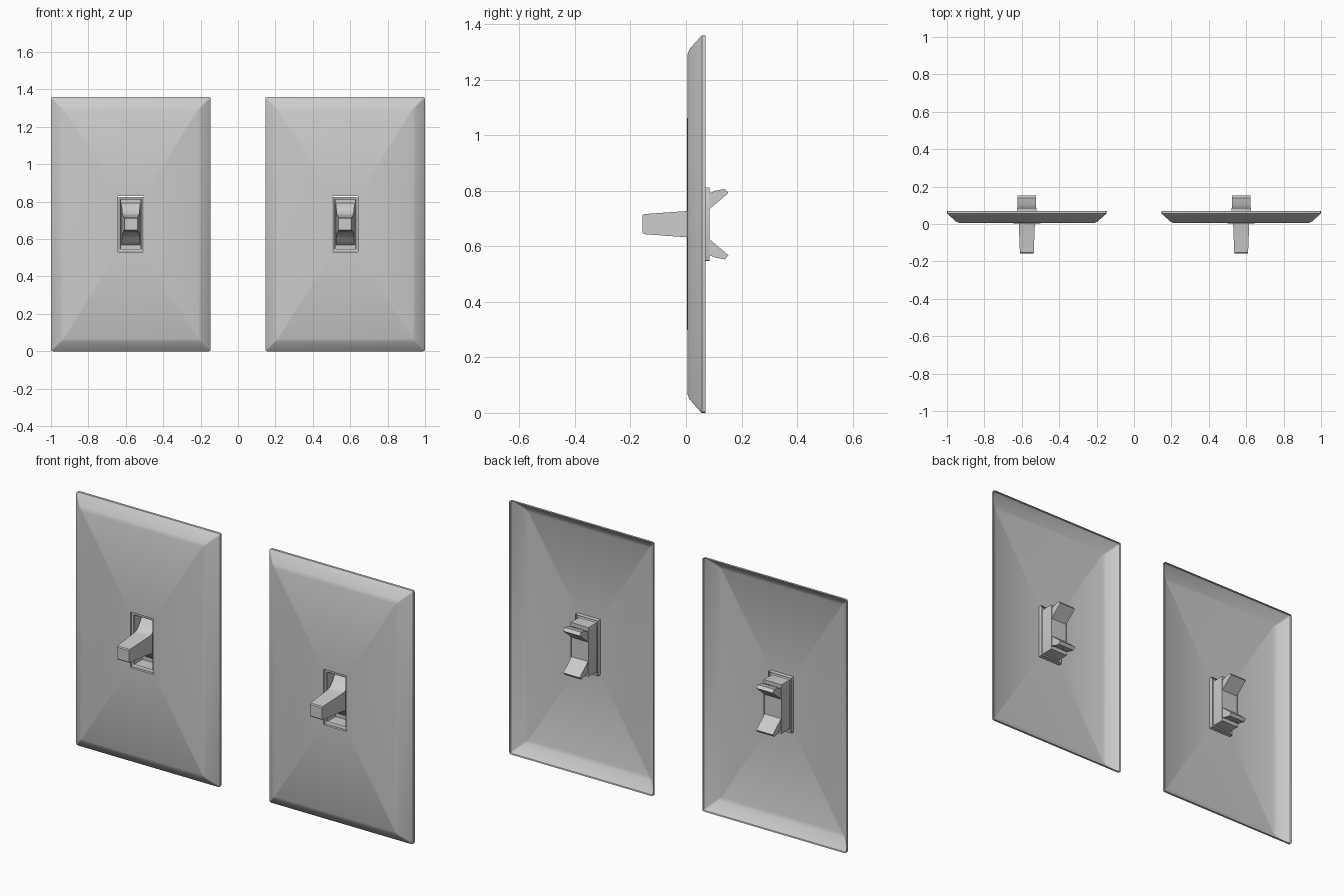
import bpy, bmesh, math

if "Cube" in bpy.data.objects:
    bpy.data.objects.remove(bpy.data.objects["Cube"])

CX, CZ = 0.573, 0.682        # switch centre, mirrored in x for the second one
HW, HH = 0.427, 0.68         # half width and half height of a wall plate

grey = bpy.data.materials.new("light grey")
grey.diffuse_color = (0.6, 0.6, 0.6, 1)
grey.use_nodes = True
grey.node_tree.nodes["Principled BSDF"].inputs["Base Color"].default_value = grey.diffuse_color


def finish(bm, name, x, recalc=True, angle=35):
    if recalc:
        bmesh.ops.recalc_face_normals(bm, faces=bm.faces)
    mesh = bpy.data.meshes.new(name)
    bm.to_mesh(mesh)
    bm.free()
    mesh.materials.append(grey)
    ob = bpy.data.objects.new(name, mesh)
    ob.location = (x, 0, CZ)
    bpy.context.collection.objects.link(ob)
    bpy.ops.object.select_all(action='DESELECT')
    ob.select_set(True)
    bpy.context.view_layer.objects.active = ob
    bpy.ops.object.shade_smooth_by_angle(angle=math.radians(angle))
    return ob


def rect_loop(bm, hw, hh, y, r, n=3):
    """Rounded rectangle facing the front."""
    verts = []
    for k, (sx, sz) in enumerate([(1, 1), (-1, 1), (-1, -1), (1, -1)]):
        for i in range(n):
            a = math.pi / 2 * (k + i / (n - 1))
            verts.append(bm.verts.new((sx * (hw - r) + r * math.cos(a), y,
                                       sz * (hh - r) + r * math.sin(a))))
    return verts


def nest(name, x, loops):
    """Open shell joining a row of rectangles (half width, half height, y, radius)."""
    bm = bmesh.new()
    rings = [rect_loop(bm, *l) for l in loops]
    for a, b in zip(rings, rings[1:]):
        for i in range(len(a)):
            j = (i + 1) % len(a)
            bm.faces.new((a[j], a[i], b[i], b[j]))
    bmesh.ops.reverse_faces(bm, faces=bm.faces)
    return finish(bm, name, x, recalc=False)


# plate rim, bevel and soft front edge: inset, y, corner radius
rim = [(0, 0.07, 0.01), (0, 0.057, 0.01), (0.006, 0.051, 0.008),
       (0.05, 0.012, 0.004), (0.068, 0.005, 0.004)]

# upper half outline of the toggle: y, z, half width in x
outline = [(-0.157, 0.031, 0.035), (-0.152, 0.036, 0.037), (0.0, 0.047, 0.043),
           (0.025, 0.053, 0.045), (0.05, 0.075, 0.047), (0.068, 0.098, 0.049),
           (0.09, 0.114, 0.049), (0.105, 0.120, 0.049), (0.140, 0.127, 0.049),
           (0.153, 0.112, 0.049), (0.082, 0.052, 0.049)]


def toggle(name, x):
    bm = bmesh.new()
    pts = outline + [(y, -z, w) for y, z, w in reversed(outline)]
    left = [bm.verts.new((-w, y, z)) for y, z, w in pts]
    right = [bm.verts.new((w, y, z)) for y, z, w in pts]
    for i in range(len(pts)):
        j = (i + 1) % len(pts)
        bm.faces.new((left[i], left[j], right[j], right[i]))
    # side walls in strips: lever body, then each rear arm
    m, last = len(outline), len(pts) - 1
    for side in (left, right):
        for i in range(5):
            bm.faces.new((side[i], side[i + 1], side[last - i - 1], side[last - i]))
        bm.faces.new((side[5], side[m - 1], side[m], side[last - 5]))
        bm.faces.new(side[5:m])
        bm.faces.new(side[m:last - 4])
    return finish(bm, name, x, angle=30)


for tag, s in (("left", -1), ("right", 1)):
    x = s * CX
    # wall plate with a rectangular opening
    nest(tag + "_wall_plate", x,
         [(HW - d, HH - d, y, r) for d, y, r in rim] +
         [(0.069, 0.149, 0.004, 0.002), (0.069, 0.149, 0.02, 0.002)])
    # recessed frame and box around the toggle
    nest(tag + "_switch_box", x,
         [(0.066, 0.146, 0.024, 0.002), (0.066, 0.146, 0.012, 0.002),
          (0.057, 0.137, 0.012, 0.002), (0.053, 0.132, 0.016, 0.002),
          (0.053, 0.132, 0.085, 0.002), (0.050, 0.112, 0.085, 0.002)])
    toggle(tag + "_toggle", x)
    for o in bpy.data.objects:
        if o.name.startswith(tag):
            o.location.z = 0.68
